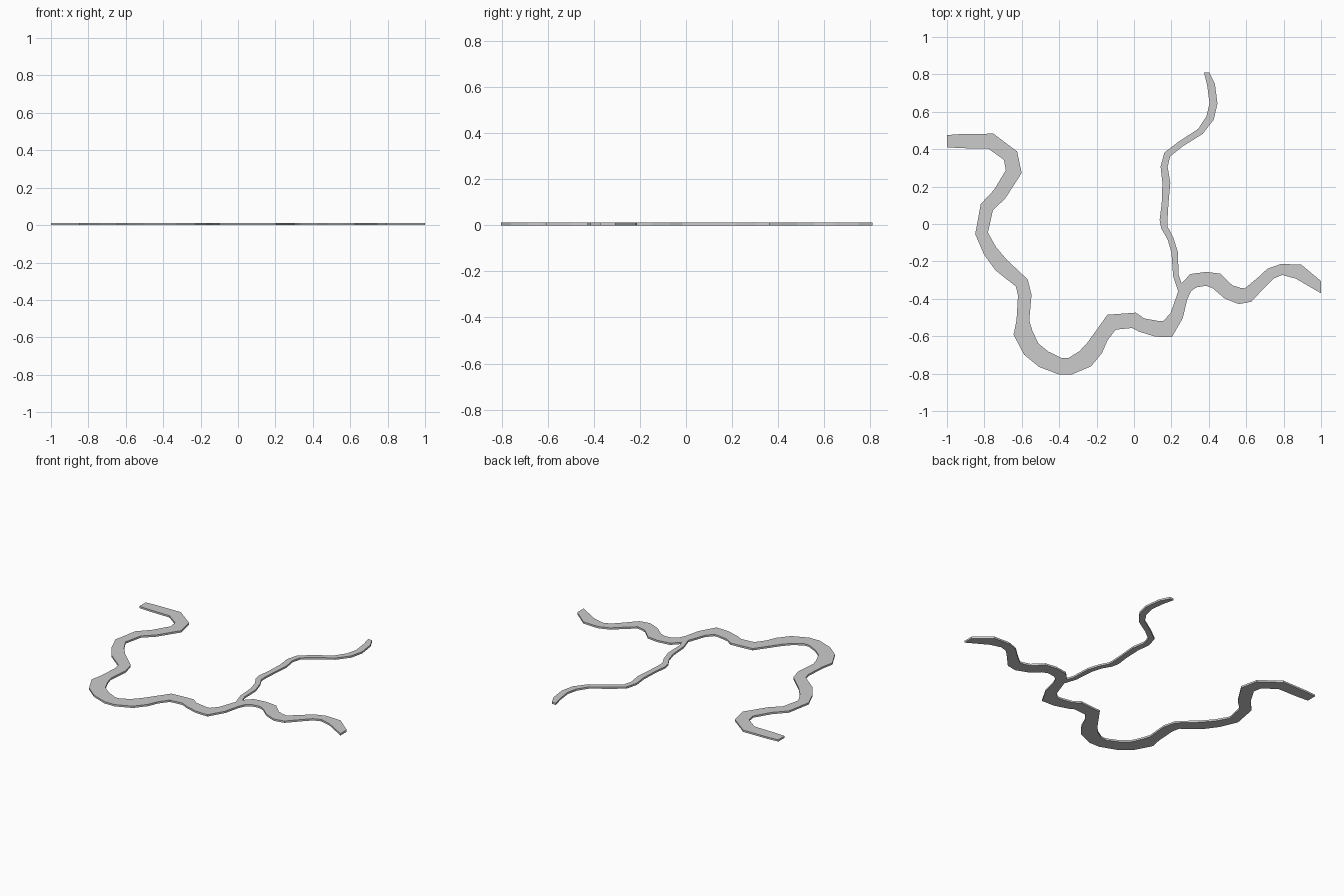
import bpy, bmesh
from mathutils import Vector

if "Cube" in bpy.data.objects:
    bpy.data.objects.remove(bpy.data.objects["Cube"])

DEPTH = 0.012

def ribbon(name, path, start_dir=None, end_dir=None):
    """Flat solid channel along (x, y, width) stations with mitred corners."""
    pts = [Vector(p[:2]) for p in path]
    segs = [(b - a).normalized() for a, b in zip(pts, pts[1:])]
    bm = bmesh.new()
    rows = []
    for i, (p, st) in enumerate(zip(pts, path)):
        din = segs[i - 1] if i > 0 else Vector(start_dir or segs[0])
        dout = segs[i] if i < len(segs) else Vector(end_dir or segs[-1])
        if i in (0, len(pts) - 1):
            t, k = (din if i == 0 else dout), 1.0
        else:
            t = (din + dout).normalized()
            k = 1 / max(t.dot(din), 0.75)
        n = Vector((-t.y, t.x)) * st[2] / 2 * k
        a, b = p + n, p - n
        rows.append([bm.verts.new((q.x, q.y, z))
                     for q, z in ((a, 0), (b, 0), (b, DEPTH), (a, DEPTH))])
    for r, s in zip(rows, rows[1:]):
        for j in range(4):
            k = (j + 1) % 4
            bm.faces.new((r[j], r[k], s[k], s[j]))
    bm.faces.new(rows[0])
    bm.faces.new(rows[-1])
    bmesh.ops.recalc_face_normals(bm, faces=bm.faces)
    me = bpy.data.meshes.new(name)
    bm.to_mesh(me)
    bm.free()
    ob = bpy.data.objects.new(name, me)
    bpy.context.collection.objects.link(ob)
    return ob

# Main river, west to east
main = ribbon("river", [
    (-1, .443, .065), (-.93, .443, .075), (-.765, .443, .08), (-.66, .365, .078),
    (-.643, .28, .08), (-.718, .16, .075), (-.787, .09, .07), (-.815, -.05, .065),
    (-.77, -.143, .075), (-.71, -.22, .082), (-.60, -.315, .07), (-.584, -.38, .072),
    (-.594, -.515, .068), (-.594, -.58, .10), (-.55, -.668, .095), (-.483, -.723, .095),
    (-.395, -.76, .087), (-.34, -.76, .087), (-.26, -.72, .10), (-.21, -.662, .095),
    (-.175, -.60, .08), (-.12, -.525, .083), (0, -.515, .08), (.04, -.54, .075),
    (.12, -.56, .085), (.18, -.562, .085), (.228, -.49, .07), (.256, -.395, .06),
    (.277, -.34, .065), (.318, -.303, .075), (.386, -.293, .073), (.442, -.305, .085),
    (.505, -.363, .08), (.565, -.385, .085), (.61, -.38, .075), (.68, -.313, .063),
    (.73, -.265, .06), (.79, -.243, .058), (.88, -.255, .078), (1, -.338, .065),
], (1, 0), (1, 0))

# Narrow tributary, from its mouth up to the north
branch = ribbon("tributary", [
    (.252, -.36, .03), (.224, -.275, .03), (.217, -.15, .034), (.194, -.075, .032),
    (.163, -.02, .035), (.158, .022, .042), (.166, .107, .036), (.173, .22, .042),
    (.161, .307, .037), (.178, .372, .035), (.25, .428, .033), (.355, .495, .035),
    (.407, .567, .042), (.425, .645, .042), (.412, .745, .042), (.388, .81, .028),
], None, (0, 1))

# Merge the two channels at the confluence
mod = main.modifiers.new("confluence", 'BOOLEAN')
mod.operation = 'UNION'
mod.solver = 'EXACT'
mod.object = branch
bpy.context.view_layer.objects.active = main
bpy.ops.object.modifier_apply(modifier=mod.name)
bpy.data.objects.remove(branch)
